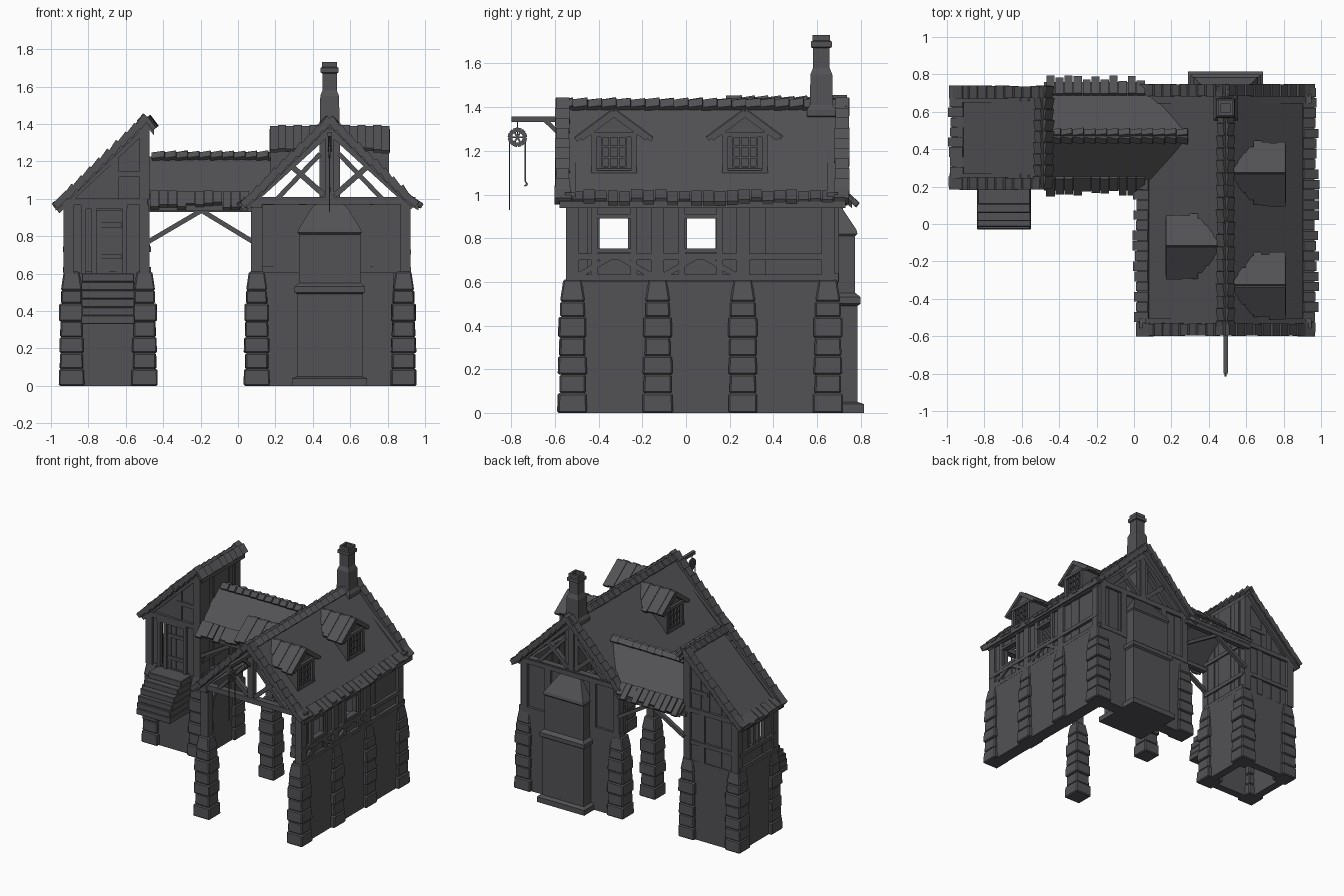
import bpy, bmesh, math, random
from mathutils import Vector as V, Matrix

random.seed(4)
R = random.uniform
mat = bpy.data.materials.new("dark grey")
mat.diffuse_color = (0.085, 0.083, 0.09, 1)

def finish(name, bm, bevel=0):
    bmesh.ops.recalc_face_normals(bm, faces=bm.faces)
    me = bpy.data.meshes.new(name)
    bm.to_mesh(me); bm.free()
    me.materials.append(mat)
    ob = bpy.data.objects.new(name, me)
    bpy.context.collection.objects.link(ob)
    if bevel:
        m = ob.modifiers.new("bevel", 'BEVEL'); m.width = bevel; m.segments = 1
    return ob

def box(bm, x0, x1, y0, y1, z0, z1):
    m = Matrix.Translation(((x0+x1)/2, (y0+y1)/2, (z0+z1)/2)) @ Matrix.Diagonal((x1-x0, y1-y0, z1-z0, 1))
    bmesh.ops.create_cube(bm, size=1, matrix=m)

def beam(bm, p, q, w, h, up=(0, 0, 1)):
    p, q, up = V(p), V(q), V(up)
    d = (q-p).normalized()
    if abs(d.dot(up.normalized())) > 0.98: up = V((0, 1, 0))
    s = d.cross(up).normalized(); u = s.cross(d)
    m = Matrix((s*w, d*(q-p).length, u*h)).transposed().to_4x4()
    m.translation = (p+q)/2
    bmesh.ops.create_cube(bm, size=1, matrix=m)

def poly(bm, pts, vec):
    a = [bm.verts.new(p) for p in pts]
    b = [bm.verts.new(V(p)+V(vec)) for p in pts]
    bm.faces.new(a); bm.faces.new(b[::-1])
    for i in range(len(a)):
        j = (i+1) % len(a)
        bm.faces.new((a[i], b[i], b[j], a[j]))

def loft(bm, cx, cy, secs):
    rings = [[bm.verts.new((cx+i*hx, cy+j*hy, z)) for i, j in ((-1, -1), (1, -1), (1, 1), (-1, 1))] for hx, hy, z in secs]
    for a, b in zip(rings, rings[1:]):
        for i in range(4):
            bm.faces.new((a[i], a[(i+1) % 4], b[(i+1) % 4], b[i]))
    bm.faces.new(rings[0]); bm.faces.new(rings[-1])

def row(bm, A, B, n, w, h, up):
    # overlapping cap tiles, each tilted a little
    A, B, up = V(A), V(B), V(up).normalized()
    for i in range(n):
        p, q = A.lerp(B, i/n), A.lerp(B, (i+1.12)/n)
        beam(bm, p-up*R(.002, .006), q+up*R(.006, .012), w*R(.92, 1.08), h, up)

def fringe(bm, A, B, down, length, n, up, jit=.025):
    # ragged tiles hanging over an eave
    A, B, down = V(A), V(B), V(down).normalized()
    for i in range(n):
        p = A.lerp(B, (i+.5)/n) + V(up)*R(-.006, .006)
        beam(bm, p, p+down*(length+R(-jit, jit)), (B-A).length/n*R(.85, 1), .022, up)

def planks(bm, P, Q, z0, top, holes=(), step=.045):
    # upright boards from P to Q (plan points); holes are (t0, t1, za, zb) in plan distance
    P, Q = V((*P, 0)), V((*Q, 0)); L = (Q-P).length; n = round(L/step)
    nrm = (Q-P).normalized().cross(V((0, 0, 1)))
    cuts = sorted({i*L/n for i in range(n+1)} | {h[0] for h in holes} | {h[1] for h in holes})
    for a, b in zip(cuts, cuts[1:]):
        if b-a < .002: continue
        c = P.lerp(Q, (a+b)/2/L); zt = top(c) if callable(top) else top
        spans = [(z0, zt)]
        for h in holes:
            if h[0]-1e-4 <= (a+b)/2 <= h[1]: spans = [(z0, h[2]), (h[3], zt)]
        c += nrm*R(-.004, .004)
        for lo, hi in spans:
            if hi-lo > .003:
                beam(bm, c+V((0, 0, lo)), c+V((0, 0, hi)), *((b-a, .03) if abs(nrm.y) > .5 else (.03, b-a)), up=(0, 1, 0))

# stone pillars
bm = bmesh.new()
plan = [(.885, y) for y in (-.52, -.13, .26, .65)] + [(.1, y) for y in (-.52, .26, .65)]
plan += [(x, y) for x in (-.89, -.5) for y in (.265, .65)]
for x, y in plan:
    z = 0
    for i, (s, t) in enumerate(zip((.068, .063, .067, .061, .066, .058), (.09, .175, .26, .345, .44, .51))):
        s += R(-.003, .003)
        loft(bm, x, y, [(s, s, z), (s*.97, s*.97, t)]); z = t
    loft(bm, x, y, [(.057, .057, .51), (.042, .042, .61)])
finish("stone_pillars", bm, .007)

# stone base walls
bm = bmesh.new()
box(bm, .83, .925, -.52, .68, 0, .605)
box(bm, .12, .9, .6, .695, 0, .605)
for y0 in (.225, .63): box(bm, -.9, -.5, y0, y0+.06, 0, .6)
for x0 in (-.93, -.52): box(bm, x0, x0+.06, .25, .67, 0, .6)
box(bm, -.92, -.47, .235, .68, .575, .61)
finish("stone_walls", bm)

# steps to the tower door
bm = bmesh.new()
for i, y in enumerate((-.03, -.028, -.015, .015, .06, .105)):
    box(bm, -.84+R(0, .006), -.55-R(0, .006), y, .23, .33+i*.045, .376+i*.045)
finish("steps", bm, .004)

# boarded walls
bm = bmesh.new()
planks(bm, (.89, -.54), (.89, .68), .6, .98, [(.145, .275, .75, .89), (.545, .675, .75, .89)])
planks(bm, (.1, .665), (.9, .665), .6, 1.0)
slope = lambda c: min(.98+(c.x+.92), 1.38)
planks(bm, (-.91, .25), (-.48, .25), .6, slope, [(.09, .3, .6, .95)])
planks(bm, (-.91, .67), (-.48, .67), .6, slope)
planks(bm, (-.905, .25), (-.905, .67), .6, 1.0, [(.11, .31, .75, .9)])
planks(bm, (-.495, .25), (-.495, .67), .6, 1.39)
finish("board_walls", bm)

# timber frame
bm = bmesh.new()
for y in (-.52, -.13, .26, .65):                       # right wall
    beam(bm, (.895, y, .6), (.895, y, .98), .055, .06)
for y in (-.42, -.24, -.02, .155):
    beam(bm, (.9, y, .62), (.9, y, .97), .04, .03)
for z in (.62, .715, .965):
    beam(bm, (.9, -.55, z), (.9, .68, z), .05, .028)
for y in (-.33, .065):
    beam(bm, (.9, y-.08, .9), (.9, y+.08, .9), .045, .02)
    beam(bm, (.9, y-.08, .743), (.9, y+.08, .743), .045, .02)
for a in (-.52, -.13):
    beam(bm, (.908, a+.03, .63), (.908, a+.17, .71), .03, .025)
    beam(bm, (.908, a+.36, .63), (.908, a+.22, .71), .03, .025)
for x in (.1, .3, .68, .88):                           # back wall
    beam(bm, (x, .675, .6), (x, .675, 1), .05, .05)
for z in (.62, .985):
    beam(bm, (.07, .672, z), (.92, .672, z), .055, .035)
for y in (-.52, .26):                                  # open left side
    beam(bm, (.1, y, .6), (.1, y, 1), .06, .06)
beam(bm, (.1, -.56, .975), (.1, .7, .975), .055, .05)
for y, s in ((-.52, 1), (.26, -1), (.26, 1), (.65, -1)):
    beam(bm, (.1, y, .8), (.1, y+s*.15, .96), .03, .03)
for y in (-.53, .67):                                  # gable trusses
    beam(bm, (.03, y, .99), (.95, y, .99), .05, .04)
    beam(bm, (.49, y, 1), (.49, y, 1.37), .045, .045)
    for s in (-1, 1):
        beam(bm, (.49+s*.45, y, .96), (.49, y, 1.37), .05, .045)
        beam(bm, (.49+s*.03, y, 1.02), (.49+s*.21, y, 1.18), .035, .03)
        beam(bm, (.49+s*.28, y, 1.0), (.49+s*.05, y, 1.24), .035, .025)
for y in (.245, .675):                                 # tower
    for x in (-.905, -.5):
        beam(bm, (x, y, .6), (x, y, .98 if x < -.6 else 1.39), .055, .055)
    beam(bm, (-.93, y, .985), (-.47, y, .985), .055, .035)
    beam(bm, (-.66, y, 1), (-.66, y, 1.22), .045, .035)
    beam(bm, (-.67, y, 1.13), (-.49, y, 1.13), .045, .03)
    beam(bm, (-.97, y, .94), (-.5, y, 1.38), .05, .045)
for x in (-.91, -.49):
    for z in (.62, .73, .985):
        beam(bm, (x, .24, z), (x, .68, z), .05, .03)
for y in (.36, .43, .49, .56):
    beam(bm, (-.907, y, .73), (-.907, y, .92), .03, .022)
beam(bm, (-.907, .34, .91), (-.907, .58, .91), .05, .025)
beam(bm, (-.62, .675, .6), (-.62, .675, .98), .045, .04)
beam(bm, (-.93, .675, .74), (-.47, .675, .74), .05, .03)
for y in (.24, .7):                                    # bridge
    beam(bm, (-.5, y, .945), (.1, y, .945), .04, .03)
    beam(bm, (-.48, y, .77), (-.19, y, .94), .03, .025)
    beam(bm, (.08, y, .77), (-.2, y, .94), .03, .025)
finish("timber_frame", bm)

# tower door
bm = bmesh.new()
planks(bm, (-.77, .255), (-.61, .255), .61, .94, step=.04)
for x in (-.825, -.77, -.605): beam(bm, (x, .235, .6), (x, .235, .96), .025, .03)
beam(bm, (-.84, .235, .96), (-.59, .235, .96), .035, .03)
for z in (.69, .86): beam(bm, (-.76, .235, z), (-.62, .235, z), .012, .025)
finish("tower_door", bm)

# roof sheets
bm = bmesh.new()
def gable(pts, y0, y1):
    poly(bm, [(x, y0, z) for x, z in pts] + [(x, y0, z-.03) for x, z in pts[::-1]], (0, y1-y0, 0))
for s in (-1, 1):
    gable([(.49, 1.415), (.49+s*.42, 1.0), (.49+s*.475, .968)], -.58, .73)
gable([(-.49, 1.42), (-.92, 1.005), (-.975, .968)], .21, .73)
gable([(-.49, 1.42), (-.45, 1.37)], .21, .73)
for s in (-1, 1):
    poly(bm, [(-.5, .47, 1.225), (.29, .47, 1.225), (.05, .47+s*.29, .965), (-.48, .47+s*.29, .965)], (0, 0, -.028))
finish("roof_sheets", bm)

# roof edge and ridge tiles
bm = bmesh.new()
for s in (-1, 1):
    nu = (s*.7, 0, .7)
    for y in (-.565, .715):
        row(bm, (.49+s*.47, y, .972), (.49+s*.4, y, 1.015), 1, .07, .035, nu)
        row(bm, (.49+s*.42, y, 1.005), (.49, y, 1.42), 9, .065, .04, nu)
    fringe(bm, (.49+s*.41, -.58, 1.01), (.49+s*.41, .73, 1.01), (s*.85, 0, -.5), .085, 24, (s*.5, 0, .85), .014)
    row(bm, (.49+s*.018, -.59, 1.41), (.49+s*.018, .73, 1.41), 20, .05, .025, nu)
    fringe(bm, (-.47, .47+s*.22, 1.035), (.06, .47+s*.22, 1.035), (0, s*.3, -.27), .11, 11, (0, s*.67, .74), .02)
    row(bm, (-.46, .47+s*.014, 1.228), (.28, .47+s*.014, 1.228), 12, .042, .022, (0, s*.7, .7))
for y in (.215, .705):
    row(bm, (-.98, y, .965), (-.91, y, 1.02), 1, .065, .035, (-.6, 0, .8))
    row(bm, (-.92, y, 1.01), (-.49, y, 1.43), 9, .065, .04, (-.7, 0, .7))
fringe(bm, (-.91, .2, 1.01), (-.91, .73, 1.01), (-.85, 0, -.5), .085, 10, (-.5, 0, .85), .014)
row(bm, (-.505, .19, 1.42), (-.505, .73, 1.42), 9, .05, .025, (-.7, 0, .7))
row(bm, (-.465, .19, 1.405), (-.465, .73, 1.405), 9, .07, .025, (.8, 0, .6))
finish("roof_tiles", bm)

# dormers
for name, s, yc in (("front_dormer", 1, -.33), ("rear_dormer", 1, .27), ("left_dormer", -1, -.12)):
    bm = bmesh.new()
    X = lambda d: .49+s*d
    poly(bm, [(X(.3), yc-.1, 1.09), (X(.3), yc-.1, 1.3), (X(.11), yc-.1, 1.29)], (0, .2, 0))
    poly(bm, [(X(.3), yc-.13, 1.275), (X(.3), yc+.13, 1.275), (X(.3), yc, 1.375)], (-s*.18, 0, 0))
    f = X(.305)
    for y in (-.09, .09): beam(bm, (f, yc+y, 1.09), (f, yc+y, 1.28), .025, .025)
    for z in (1.1, 1.275): beam(bm, (f, yc-.105, z), (f, yc+.105, z), .03, .022)
    for y in (-.055, -.02, .02, .055): beam(bm, (f, yc+y, 1.12), (f, yc+y, 1.27), .018, .009)
    for z in (1.125, 1.17, 1.22, 1.265): beam(bm, (f, yc-.06, z), (f, yc+.06, z), .018, .009)
    for t in (-1, 1):
        beam(bm, (X(.31), yc, 1.365), (X(.31), yc+t*.15, 1.255), .025, .02)
        for i in range(7):
            d = .045+i*.042
            k = min(1, (d+.01)/.16)
            L = .17*k+R(-.012, .008)
            lift = .006*(i % 2)
            beam(bm, (X(d), yc, 1.38+lift), (X(d), yc+t*L, 1.38+lift-L*.74), .044, .02, (0, t*.6, .8))
    finish(name, bm)

# chimney
bm = bmesh.new()
loft(bm, .49, .62, [(.2, .195, 0), (.2, .195, .04), (.175, .165, .05), (.175, .165, .49), (.188, .18, .5),
     (.188, .18, .53), (.165, .155, .55), (.165, .155, .81), (.172, .165, .82), (.165, .16, .84),
     (.09, .08, .96), (.055, .06, .98), (.055, .06, 1.35), (.066, .066, 1.36), (.066, .066, 1.39),
     (.053, .053, 1.41), (.05, .05, 1.55), (.038, .038, 1.58), (.038, .038, 1.67), (.048, .048, 1.675),
     (.048, .048, 1.7), (.04, .04, 1.705), (.04, .04, 1.73), (.024, .024, 1.73), (.024, .024, 1.69)])
finish("chimney", bm)

# hoist with wheel, rope and hook
bm = bmesh.new()
beam(bm, (.49, -.8, 1.345), (.49, -.5, 1.345), .024, .024)
beam(bm, (.49, -.645, 1.34), (.49, -.56, 1.26), .02, .02)
c = V((.49, -.772, 1.262))
for i in range(12):
    a, b = (V((0, math.cos(t), math.sin(t))) for t in (i*math.pi/6, (i+1)*math.pi/6))
    beam(bm, c+a*.035, c+b*.035, .02, .01, (1, 0, 0))
    if i % 2 == 0: beam(bm, c, c+a*.035, .008, .008, (1, 0, 0))
beam(bm, c, (.49, -.772, 1.345), .006, .006)
beam(bm, (.49, -.808, 1.262), (.49, -.808, .93), .006, .006)
beam(bm, (.49, -.736, 1.262), (.49, -.736, 1.06), .006, .006)
beam(bm, (.49, -.736, 1.06), (.49, -.726, 1.045), .007, .007)
beam(bm, (.49, -.726, 1.045), (.49, -.74, 1.04), .007, .007)
finish("hoist", bm)
